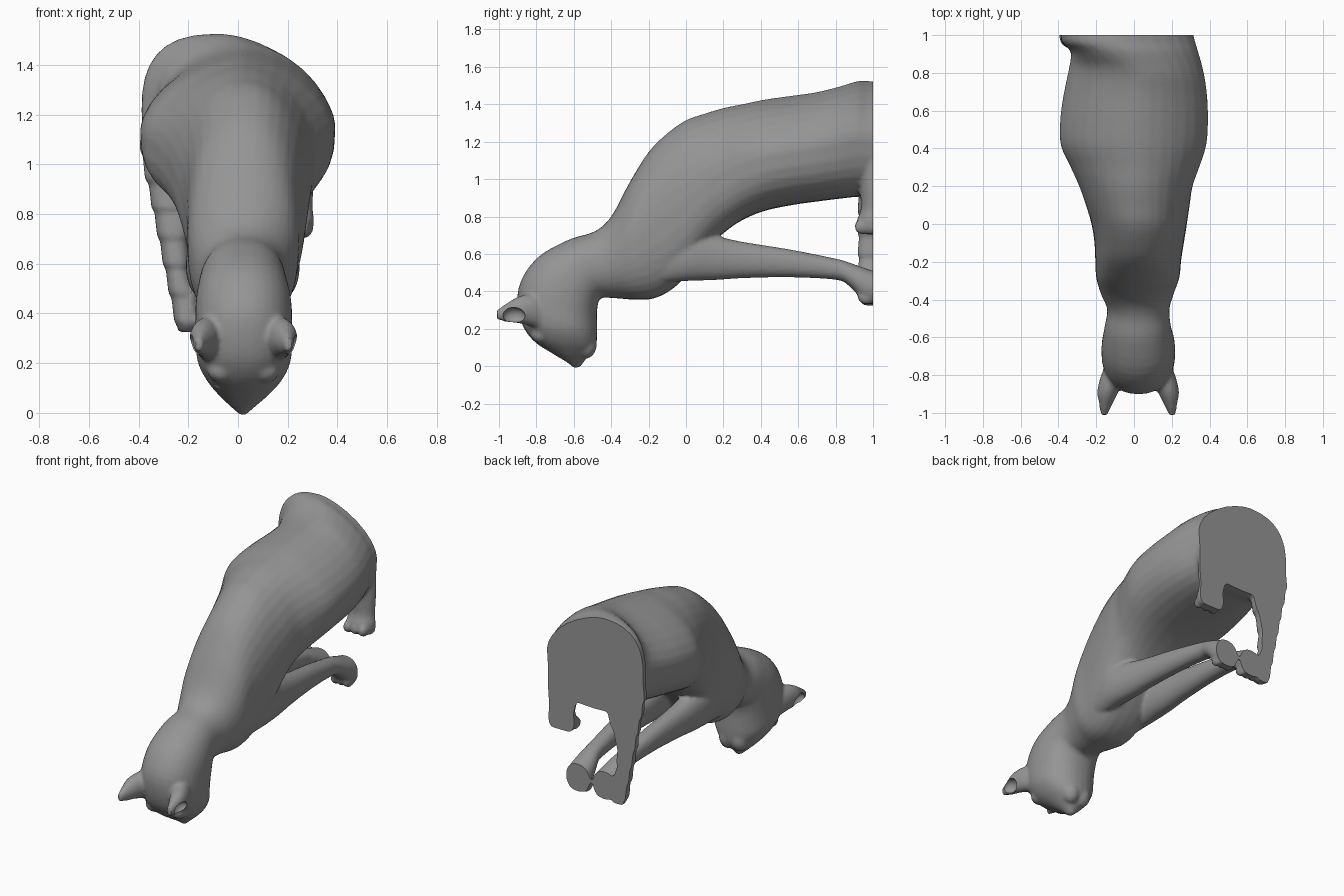
import bpy, bmesh, math
from mathutils import Matrix

if "Cube" in bpy.data.objects:
    bpy.data.objects.remove(bpy.data.objects["Cube"])

SEG = 32
bm = bmesh.new()


def spline(rows, n=4):
    # Catmull-Rom interpolation of ring rows
    out = []
    for i in range(len(rows) - 1):
        p = [rows[max(0, min(len(rows) - 1, i + k))] for k in (-1, 0, 1, 2)]
        for s in range(n):
            t = s / n
            out.append([0.5 * (2 * b + (c - a) * t + (2 * a - 5 * b + 4 * c - d) * t * t
                               + (3 * b - a - 3 * c + d) * t ** 3) for a, b, c, d in zip(*p)])
    return out + [rows[-1]]


def ramp(v, a, b):
    t = max(0, min(1, (v - a) / (b - a)))
    return t * t * (3 - 2 * t)


def loft(rows, n=4, power=2.2, spine=False, bm=bm):
    # each row: top y, top z, bottom y, bottom z, left x, right x
    # spine: the back narrows to a ridge that leans left at the rump
    rings = []
    for yt, zt, yb, zb, xl, xr in spline(rows, n):
        ring = []
        for k in range(SEG):
            a = 2 * math.pi * k / SEG
            c, s = math.cos(a), math.sin(a)
            p, lean = power, 0
            if spine and s > 0:
                p -= .52 * ramp(yt, -.2, .5)
                if c < 0:
                    p += .55 * ramp(yt, .82, .95)
                lean = .025 * ramp(yt, 0, .4) - .09 * ramp(yt, .75, .97)
            elif spine:
                p += .5 * ramp(yt, -.42, -.25)
            c = math.copysign(abs(c) ** (2 / p), c)
            s = math.copysign(abs(s) ** (2 / p), s)
            ring.append(bm.verts.new(((xl + xr) / 2 + c * (xr - xl) / 2 + lean * max(0, s) ** 2,
                                      (yt + yb) / 2 + s * (yt - yb) / 2,
                                      (zt + zb) / 2 + s * (zt - zb) / 2)))
        rings.append(ring)
    faces = [bm.faces.new(rings[0]), bm.faces.new(rings[-1][::-1])]
    for r, q in zip(rings, rings[1:]):
        for k in range(SEG):
            j = (k + 1) % SEG
            faces.append(bm.faces.new((r[k], q[k], q[j], r[j])))
    bmesh.ops.recalc_face_normals(bm, faces=faces)


def ball(loc, size, bm=bm):
    m = Matrix.Translation(loc) @ Matrix.Diagonal((*size, 1))
    bmesh.ops.create_uvsphere(bm, u_segments=20, v_segments=12, radius=1, matrix=m)


grey = bpy.data.materials.new("dark_grey")
grey.diffuse_color = (.3, .3, .3, 1)
grey.use_nodes = True
grey.node_tree.nodes["Principled BSDF"].inputs["Base Color"].default_value = grey.diffuse_color


def finish(bm, name):
    me = bpy.data.meshes.new(name)
    bm.to_mesh(me)
    me.materials.append(grey)
    ob = bpy.data.objects.new(name, me)
    bpy.context.collection.objects.link(ob)
    return ob


# head, neck and torso as one skin, nose to rump
head = [
    (-.60, -.012, -.565, -.005, .01, .03), (-.635, .02, -.53, .045, -.035, .075),
    (-.71, .065, -.492, .085, -.08, .125), (-.82, .14, -.478, .12, -.125, .175),
    (-.885, .25, -.475, .17, -.163, .212), (-.895, .42, -.475, .23, -.172, .218),
    (-.80, .575, -.475, .30, -.17, .215), (-.63, .675, -.46, .36, -.155, .195),
    (-.49, .72, -.41, .365, -.142, .188)]
torso = [
    (-.40, .80, -.34, .36, -.175, .21), (-.30, .985, -.27, .355, -.20, .24),
    (-.20, 1.145, -.18, .36, -.205, .25), (-.10, 1.245, -.09, .40, -.21, .265),
    (0, 1.315, 0, .48, -.225, .28), (.1, 1.35, .1, .61, -.255, .295),
    (.2, 1.38, .2, .71, -.29, .31), (.3, 1.40, .3, .78, -.335, .345),
    (.42, 1.425, .42, .83, -.388, .383), (.56, 1.445, .56, .86, -.39, .392),
    (.7, 1.465, .7, .88, -.37, .385), (.82, 1.495, .82, .895, -.345, .365),
    (.91, 1.522, .91, .905, -.335, .34), (.96, 1.525, .96, .905, -.38, .325),
    (1.0, 1.522, 1.0, .91, -.388, .315), (1.08, 1.515, 1.08, .91, -.385, .30)]
loft(head + torso, spine=True)

# front legs reaching back, ending in paws cut by the rear plane
for x0, x1 in ((-.125, -.105), (.165, .09)):
    rows = []
    for y, zt, zb, w in ((-.2, .70, .44, .05), (0, .74, .455, .083), (.15, .70, .46, .08),
                         (.3, .665, .47, .07), (.55, .625, .475, .06), (.8, .575, .462, .055),
                         (.87, .555, .43, .065), (.94, .53, .36, .08), (1.0, .51, .33, .085),
                         (1.08, .49, .33, .085)):
        x = x0 + (x1 - x0) * max(0, y)
        rows.append((y, zt, y, zb, x - w, x + w))
    loft(rows)
    for k in (-1, 0, 1):
        ball((x1 + k * .045, .965, .375), (.028, .05, .045))

# short hind leg with paw
loft([(.92, 1.1, 1.1, 1.1, .06, .31), (.93, .95, 1.09, .95, .09, .308),
      (.935, .84, 1.08, .84, .12, .30), (.915, .78, 1.08, .78, .115, .305),
      (.92, .73, 1.08, .73, .125, .30), (.95, .705, 1.05, .705, .15, .28)])
for x in (.15, .205, .26):
    ball((x, .945, .745), (.03, .045, .04))

# long banded hind limb: repeated overlapping segments
limb = []
for i in range(43):
    t = i / 42
    z = 1.15 - .80 * t
    g = .010 * ((i % 6) / 6 - .5)
    inner = -.12 - .075 * ramp(z, .95, .68) + .04 * ramp(z, .6, .4)
    outer = -.395 + .025 * ramp(z, 1.1, .9) + .20 * max(0, .95 - z)
    limb.append((.92 - g, z, 1.08, z, outer - g, inner + g))
limb.append((.95, .325, 1.05, .325, -.24, -.17))
loft(limb, 1, 2.5)

# ears, muzzle pads and brows
cx = .022
for s in (-1, 1):
    rows = [(y, zt, y, zb, *sorted((cx + s * a, cx + s * b))) for y, zt, zb, a, b in
            ((-.76, .38, .19, .07, .18), (-.83, .388, .215, .08, .205), (-.90, .37, .23, .11, .217),
             (-.96, .335, .237, .14, .207), (-1.012, .30, .25, .165, .195))]
    loft(rows, power=2)
    ball((cx + s * .04, -.535, .115), (.06, .058, .075))
    ball((cx + s * .085, -.77, .17), (.06, .06, .05))
ball((cx, -.585, .03), (.025, .033, .032))

# fuse into one skin, hollow the ears, cut flat at the rear
cat = finish(bm, "cat_body")
m = cat.modifiers.new("fuse", 'REMESH')
m.mode = 'VOXEL'
m.voxel_size = .012
m.use_smooth_shade = True
m = cat.modifiers.new("soften", 'SMOOTH')
m.factor = .5
m.iterations = 3

cut = bmesh.new()
bmesh.ops.create_cube(cut, size=4, matrix=Matrix.Translation((0, 3, 1)))
for s in (-1, 1):
    ball((cx + s * .205, -.92, .27), (.045, .06, .045), cut)
cutter = finish(cut, "rear_and_ear_cutter")
cutter.hide_render = True
m = cat.modifiers.new("cut", 'BOOLEAN')
m.operation = 'DIFFERENCE'
m.solver = 'EXACT'
m.object = cutter

bpy.context.view_layer.objects.active = cat
cat.select_set(True)
for m in list(cat.modifiers):
    bpy.ops.object.modifier_apply(modifier=m.name)
bpy.data.objects.remove(cutter)
cat.data.materials.clear()
cat.data.materials.append(grey)
bpy.ops.object.shade_smooth_by_angle(angle=math.radians(40))

# eyes
for s, name in ((-1, "left_eye"), (1, "right_eye")):
    e = bmesh.new()
    ball((cx + s * .09, -.70, .12), (.03, .034, .028), e)
    ob = finish(e, name)
    for p in ob.data.polygons:
        p.use_smooth = True
